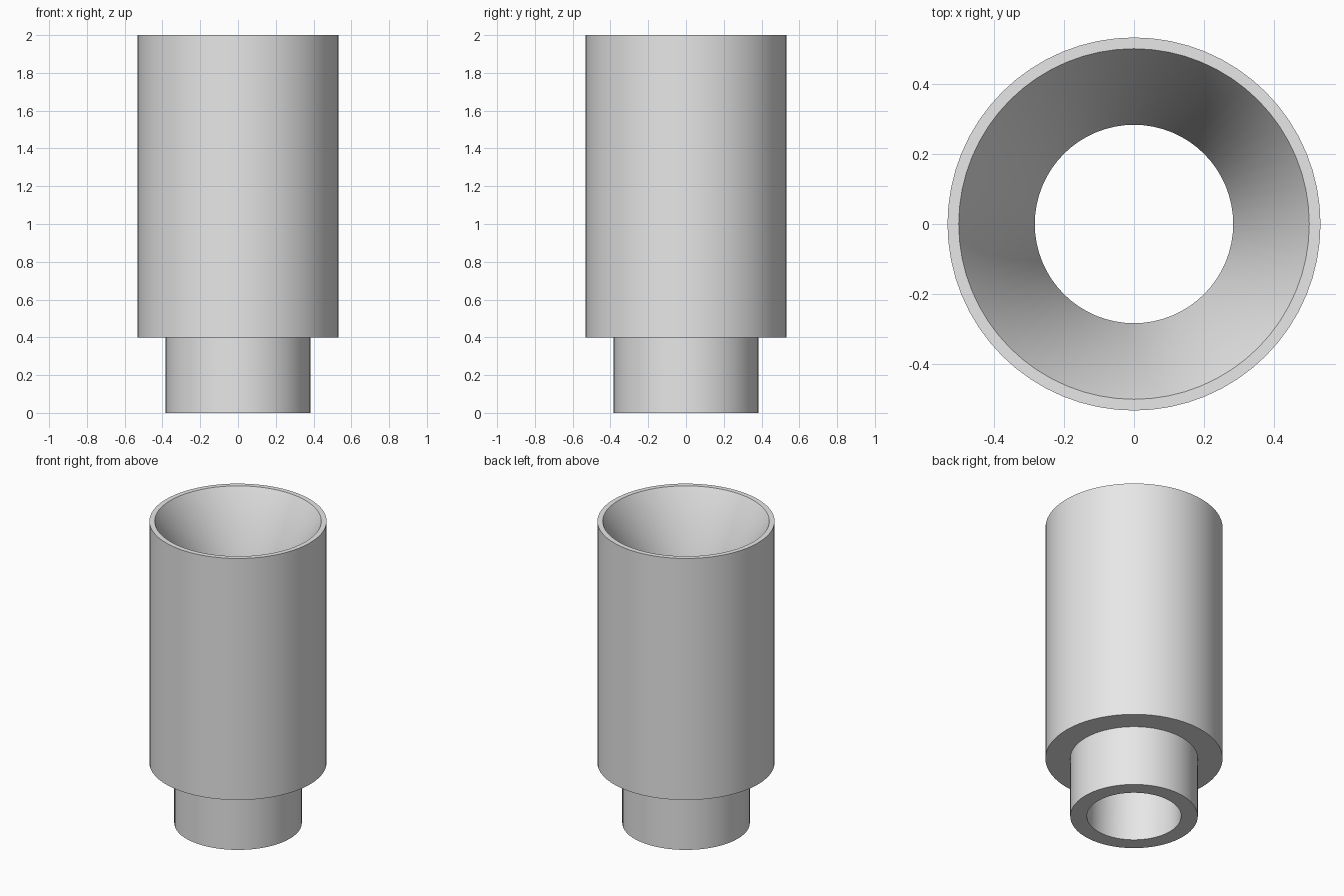
import bpy
import bmesh
import math

cube = bpy.data.objects.get("Cube")
if cube:
    bpy.data.objects.remove(cube, do_unlink=True)

SEGMENTS = 64

# Plain grey material
grey = bpy.data.materials.new("light_grey")
grey.use_nodes = True
colour = (0.8, 0.8, 0.8, 1.0)
grey.diffuse_color = colour
grey.node_tree.nodes["Principled BSDF"].inputs["Base Color"].default_value = colour


def lathe(name, profile, material):
    """Revolve a closed (radius, height) profile around z."""
    bm = bmesh.new()
    rings = []
    for radius, height in profile:
        ring = []
        for i in range(SEGMENTS):
            a = math.tau * i / SEGMENTS
            ring.append(bm.verts.new((radius * math.cos(a), radius * math.sin(a), height)))
        rings.append(ring)
    for k, low in enumerate(rings):
        high = rings[(k + 1) % len(rings)]
        for i in range(SEGMENTS):
            j = (i + 1) % SEGMENTS
            bm.faces.new((low[i], low[j], high[j], high[i]))
    bmesh.ops.recalc_face_normals(bm, faces=bm.faces)
    mesh = bpy.data.meshes.new(name)
    bm.to_mesh(mesh)
    bm.free()
    mesh.materials.append(material)
    obj = bpy.data.objects.new(name, mesh)
    bpy.context.collection.objects.link(obj)
    bpy.ops.object.select_all(action="DESELECT")
    obj.select_set(True)
    bpy.context.view_layer.objects.active = obj
    bpy.ops.object.shade_smooth_by_angle(angle=math.radians(35))
    return obj


# Stepped tube: narrow neck, wide body, flared mouth and straight bore
lathe("stepped_tube", [
    (0.283, 0.0), (0.383, 0.0), (0.383, 0.4),   # neck
    (0.532, 0.4), (0.532, 2.0),                 # body
    (0.5, 2.0), (0.283, 1.58),                  # rim and funnel
], grey)
